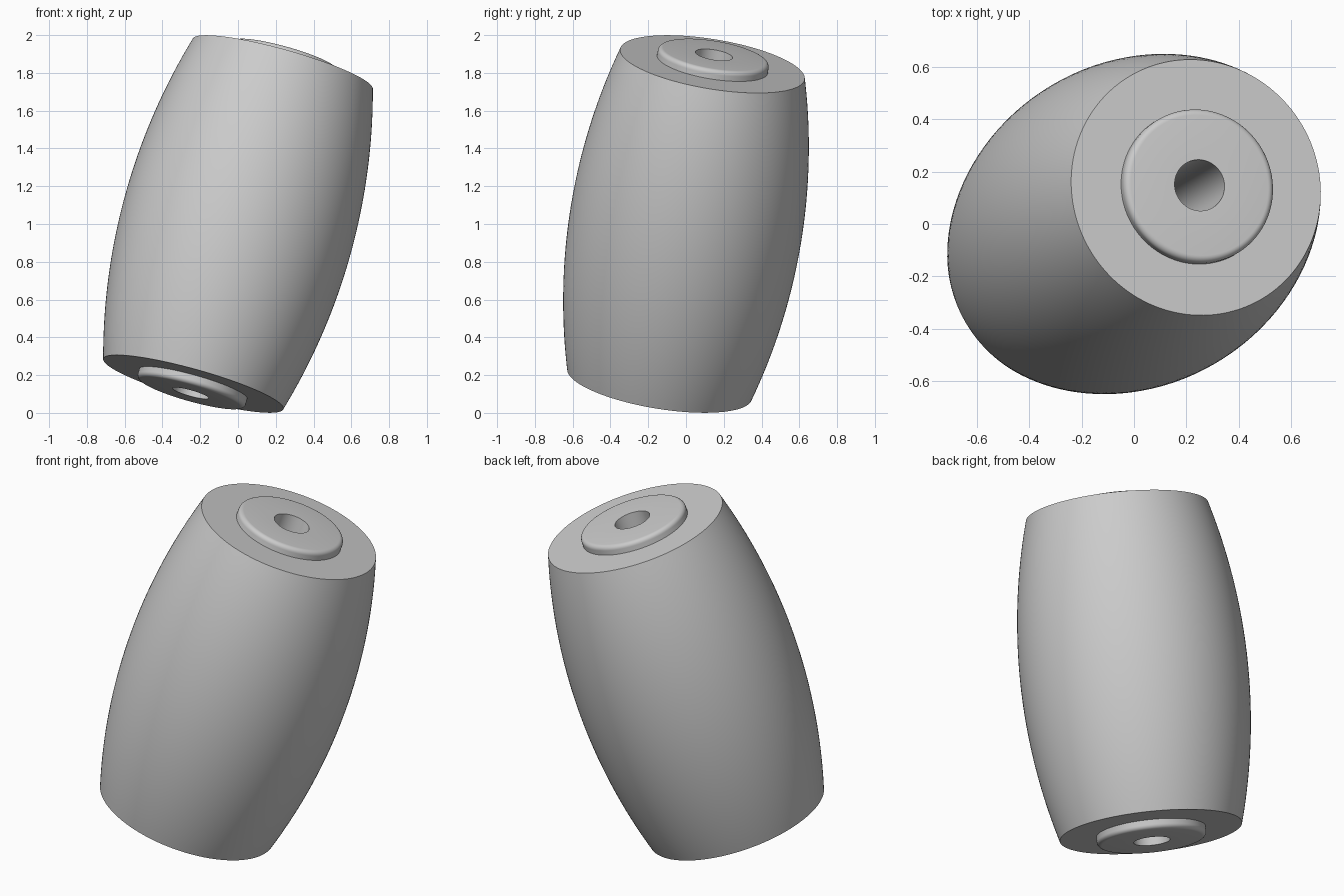
import bpy
import bmesh
import math
from mathutils import Vector, Matrix

cube = bpy.data.objects.get("Cube")
if cube:
    bpy.data.objects.remove(cube, do_unlink=True)

# Main sizes, measured along and around the tilted axis
AXIS = Vector((0.237, 0.14, 0.847)).normalized()
CENTRE = Vector((0, 0, 1))
BODY_HALF, SLEEVE_HALF = 0.89, 0.942
MID_R, END_R = 0.617, 0.495
SLEEVE_R, BORE_R, FILLET = 0.297, 0.099, 0.025
SEGMENTS = 128

grey = bpy.data.materials.new("plain grey")
grey.use_nodes = True
colour = (0.6, 0.6, 0.6, 1)
grey.diffuse_color = colour
grey.node_tree.nodes["Principled BSDF"].inputs["Base Color"].default_value = colour


def revolve(name, profile):
    """Turn a closed (radius, height) profile around the tilted axis."""
    bm = bmesh.new()
    verts = [bm.verts.new((r, 0, h)) for r, h in profile]
    edges = [bm.edges.new((v, verts[i - 1])) for i, v in enumerate(verts)]
    bmesh.ops.spin(bm, geom=verts + edges, cent=(0, 0, 0), axis=(0, 0, 1),
                   angle=math.tau, steps=SEGMENTS, use_merge=True)
    bmesh.ops.remove_doubles(bm, verts=bm.verts, dist=1e-5)
    bmesh.ops.recalc_face_normals(bm, faces=bm.faces)
    tilt = AXIS.to_track_quat('Z', 'Y').to_matrix().to_4x4()
    bm.transform(Matrix.Translation(CENTRE) @ tilt)
    mesh = bpy.data.meshes.new(name)
    bm.to_mesh(mesh)
    bm.free()
    mesh.materials.append(grey)
    obj = bpy.data.objects.new(name, mesh)
    bpy.context.collection.objects.link(obj)
    bpy.ops.object.select_all(action='DESELECT')
    obj.select_set(True)
    bpy.context.view_layer.objects.active = obj
    bpy.ops.object.shade_smooth_by_angle(angle=math.radians(35))
    return obj


# Barrel body: circular arc bulging at the middle, flat ends, core opening
bulge = MID_R - END_R
arc_r = (BODY_HALF ** 2 + bulge ** 2) / (2 * bulge)
sweep = math.asin(BODY_HALF / arc_r)
STEPS = 40
angles = [sweep * (2 * i / STEPS - 1) for i in range(STEPS + 1)]
outer = [(MID_R - arc_r * (1 - math.cos(a)), arc_r * math.sin(a)) for a in angles]
revolve("barrel_body", outer + [(SLEEVE_R, BODY_HALF), (SLEEVE_R, -BODY_HALF)])

# Inner sleeve: tube standing proud at both ends, with rounded outer edges
quarter = [math.pi / 2 * i / 6 for i in range(7)]
upper = [(SLEEVE_R - FILLET * (1 - math.cos(a)),
          SLEEVE_HALF - FILLET * (1 - math.sin(a))) for a in quarter]
upper.append((BORE_R, SLEEVE_HALF))
lower = [(r, -h) for r, h in reversed(upper)]
revolve("inner_sleeve", upper + lower)
